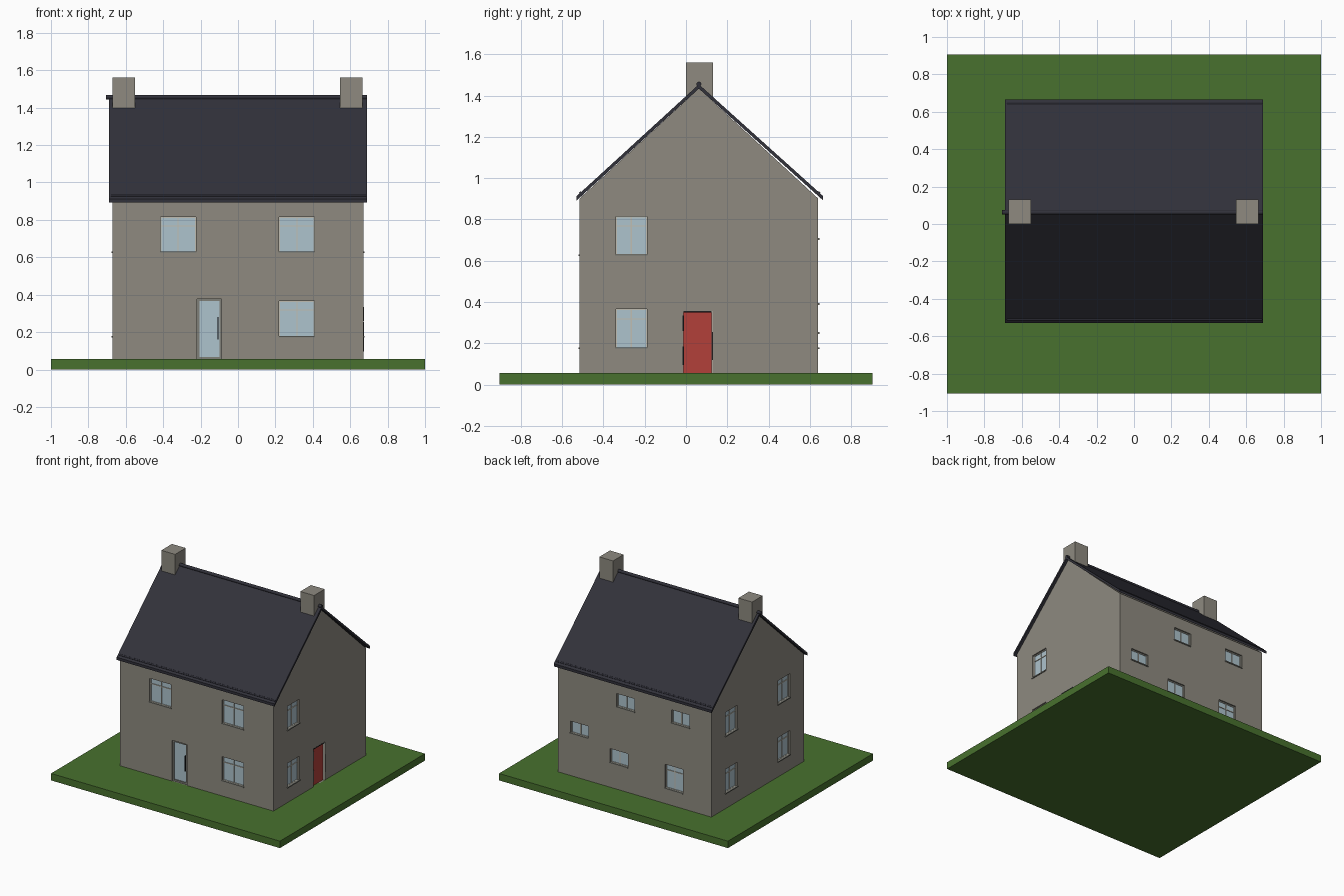
import bpy, bmesh, math
from mathutils import Matrix

if "Cube" in bpy.data.objects:
    bpy.data.objects.remove(bpy.data.objects["Cube"])


def mat(name, rgb):
    m = bpy.data.materials.new(name)
    lin = [(c / 255 / 12.92) if c < 11 else ((c / 255 + 0.055) / 1.055) ** 2.4 for c in rgb]
    m.diffuse_color = (*lin, 1)
    m.use_nodes = True
    m.node_tree.nodes["Principled BSDF"].inputs["Base Color"].default_value = m.diffuse_color
    return m


STONE = mat("stone", (142, 138, 128))
GRASS = mat("grass green", (72, 113, 46))
SLATE = mat("dark slate", (49, 49, 58))
GLASS = mat("pale blue glass", (174, 195, 205))
FRAME = mat("cream frame", (192, 190, 178))
TRIM = mat("grey trim", (128, 128, 120))
RED = mat("red door paint", (178, 64, 58))
BLACK = mat("black iron", (30, 30, 32))


def finish(name, bm, mats):
    bmesh.ops.recalc_face_normals(bm, faces=bm.faces)
    me = bpy.data.meshes.new(name)
    bm.to_mesh(me)
    bm.free()
    for m in mats:
        me.materials.append(m)
    ob = bpy.data.objects.new(name, me)
    bpy.context.collection.objects.link(ob)
    return ob


def boxes(name, parts):
    """One object from (corner, corner, material) boxes."""
    bm, mats = bmesh.new(), []
    for a, b, m in parts:
        if m not in mats:
            mats.append(m)
        mid = [(p + q) / 2 for p, q in zip(a, b)]
        size = [abs(p - q) for p, q in zip(a, b)]
        made = bmesh.ops.create_cube(bm, size=1, matrix=Matrix.Translation(mid) @ Matrix.Diagonal((*size, 1)))
        for f in {f for v in made["verts"] for f in v.link_faces}:
            f.material_index = mats.index(m)
    return finish(name, bm, mats)


def prism(name, profile, x0, x1, m):
    """Extrude a (y, z) profile along x."""
    bm = bmesh.new()
    face = bm.faces.new([bm.verts.new((x0, y, z)) for y, z in profile])
    new = bmesh.ops.extrude_face_region(bm, geom=[face])["geom"]
    bmesh.ops.translate(bm, vec=(x1 - x0, 0, 0), verts=[v for v in new if isinstance(v, bmesh.types.BMVert)])
    return finish(name, bm, [m])


def rod(name, y, z, r, x0, x1, m):
    prism(name, [(y + r * math.cos(i * math.pi / 6), z + r * math.sin(i * math.pi / 6)) for i in range(12)], x0, x1, m)


# Lawn and house body
G, W, YF, YB, YM = 0.055, 0.67, -0.515, 0.64, 0.0625
boxes("lawn", [((-1, -0.905, 0), (1, 0.905, G), GRASS)])
body = prism("house_walls", [(YF, 0.04), (YB, 0.04), (YB, 0.902), (YM, 1.434), (YF, 0.902)], -W, W, STONE)

# Roof, ridge, eaves strips
prism("roof", [(-0.53, 0.913), (YM, 1.455), (0.665, 0.913), (0.665, 0.892), (YM, 1.434), (-0.53, 0.892)],
      -0.69, 0.69, SLATE)
rod("ridge_tile", YM, 1.456, 0.012, -0.705, 0.69, SLATE)
for side, y in (("front", -0.512), ("back", 0.645)):
    rod(side + "_eaves_strip", y, 0.929, 0.006, -0.68, 0.685, SLATE)

# Chimneys
for side, x in (("left", -0.61), ("right", 0.605)):
    boxes(side + "_chimney", [((x - 0.06, 0, 1.36), (x + 0.06, 0.132, 1.56), STONE)])

# Walls map (along, outward, height) to the world
WALLS = {
    "front": lambda u, d, z: (u, YF - d, z),
    "back": lambda u, d, z: (u, YB + d, z),
    "right": lambda u, d, z: (W + d, u, z),
    "left": lambda u, d, z: (-W - d, u, z),
}
cuts = []
DEPTH = 0.02


def on_wall(wall, u0, u1, z0, z1, d0, d1, m):
    f = WALLS[wall]
    return (f(u0, d0, z0), f(u1, d1, z1), m)


def surround(wall, u0, u1, z0, z1, t, m, front=-0.012):
    """Four thin frame bars inside an opening."""
    return [on_wall(wall, *r, -DEPTH, front, m) for r in (
        (u0, u0 + t, z0, z1), (u1 - t, u1, z0, z1),
        (u0 + t, u1 - t, z0, z0 + t), (u0 + t, u1 - t, z1 - t, z1))]


def window(name, wall, u0, u1, z0, z1, transom=True):
    cuts.append(on_wall(wall, u0, u1, z0, z1, -DEPTH, 0.05, STONE))
    mid, bar = (u0 + u1) / 2, z1 - (z1 - z0) * 0.25
    parts = [on_wall(wall, u0, u1, z0, z1, -DEPTH - 0.005, -DEPTH + 0.002, GLASS),
             on_wall(wall, mid - 0.003, mid + 0.003, z0, z1, -DEPTH, -0.013, FRAME),
             on_wall(wall, u0 - 0.003, u1 + 0.003, z0 - 0.004, z0 + 0.004, -DEPTH, 0.006, TRIM)]
    if transom:
        parts.append(on_wall(wall, u0, u1, bar - 0.003, bar + 0.003, -DEPTH, -0.013, FRAME))
    boxes(name, parts + surround(wall, u0, u1, z0, z1, 0.005, FRAME))


# Full size windows
LOW, HIGH = (0.175, 0.365), (0.627, 0.815)
window("front_upper_left_window", "front", -0.415, -0.225, *HIGH)
window("front_upper_right_window", "front", 0.22, 0.41, *HIGH)
window("front_lower_window", "front", 0.22, 0.41, *LOW)
for level, z in (("lower", LOW), ("upper", HIGH)):
    window(f"right_{level}_window", "right", -0.34, -0.19, *z)
    window(f"left_front_{level}_window", "left", -0.34, -0.19, *z)
    window(f"left_back_{level}_window", "left", 0.315, 0.465, *z)

# Rear windows, mostly small
window("back_lower_tall_window", "back", -0.42, -0.265, *LOW)
for n, (u, z0, z1) in enumerate(((0.08, 0.705, 0.81), (-0.4, 0.705, 0.81), (0.483, 0.39, 0.485), (0.138, 0.25, 0.36))):
    window(f"back_small_window_{n + 1}", "back", u - 0.078, u + 0.078, z0, z1, False)

# Glazed front door with long handle
door = (-0.218, -0.087, G, 0.378)
cuts.append(on_wall("front", *door, -DEPTH, 0.05, STONE))
boxes("front_door", [on_wall("front", *door, -DEPTH - 0.005, -DEPTH + 0.002, GLASS)]
      + surround("front", *door, 0.013, TRIM, -0.01)
      + [on_wall("front", -0.109, -0.104, 0.16, 0.28, -DEPTH, -0.004, BLACK)])

# Red side door with hinges, latch bar and pale jambs
door = (-0.012, 0.128, G, 0.357)
cuts.append(on_wall("right", *door, -DEPTH, 0.05, STONE))
boxes("side_door", [on_wall("right", -0.012, 0.128, G, 0.357, -DEPTH - 0.005, -DEPTH + 0.006, RED),
                    on_wall("right", 0.124, 0.128, G, 0.357, -DEPTH, 0.002, FRAME),
                    on_wall("right", -0.012, 0.128, 0.35, 0.357, -DEPTH, 0.001, BLACK)]
      + [on_wall("right", u - 0.003, u + 0.003, z0, z1, -DEPTH, 0.003, BLACK)
         for u, z0, z1 in ((-0.013, 0.095, 0.185), (-0.013, 0.26, 0.335), (0.128, 0.12, 0.255))])

# Cut the openings into the walls
cutter = boxes("opening_cutter", cuts)
cutter.hide_render = True
cutter.hide_viewport = True
mod = body.modifiers.new("openings", "BOOLEAN")
mod.operation = "DIFFERENCE"
mod.solver = "EXACT"
mod.object = cutter
